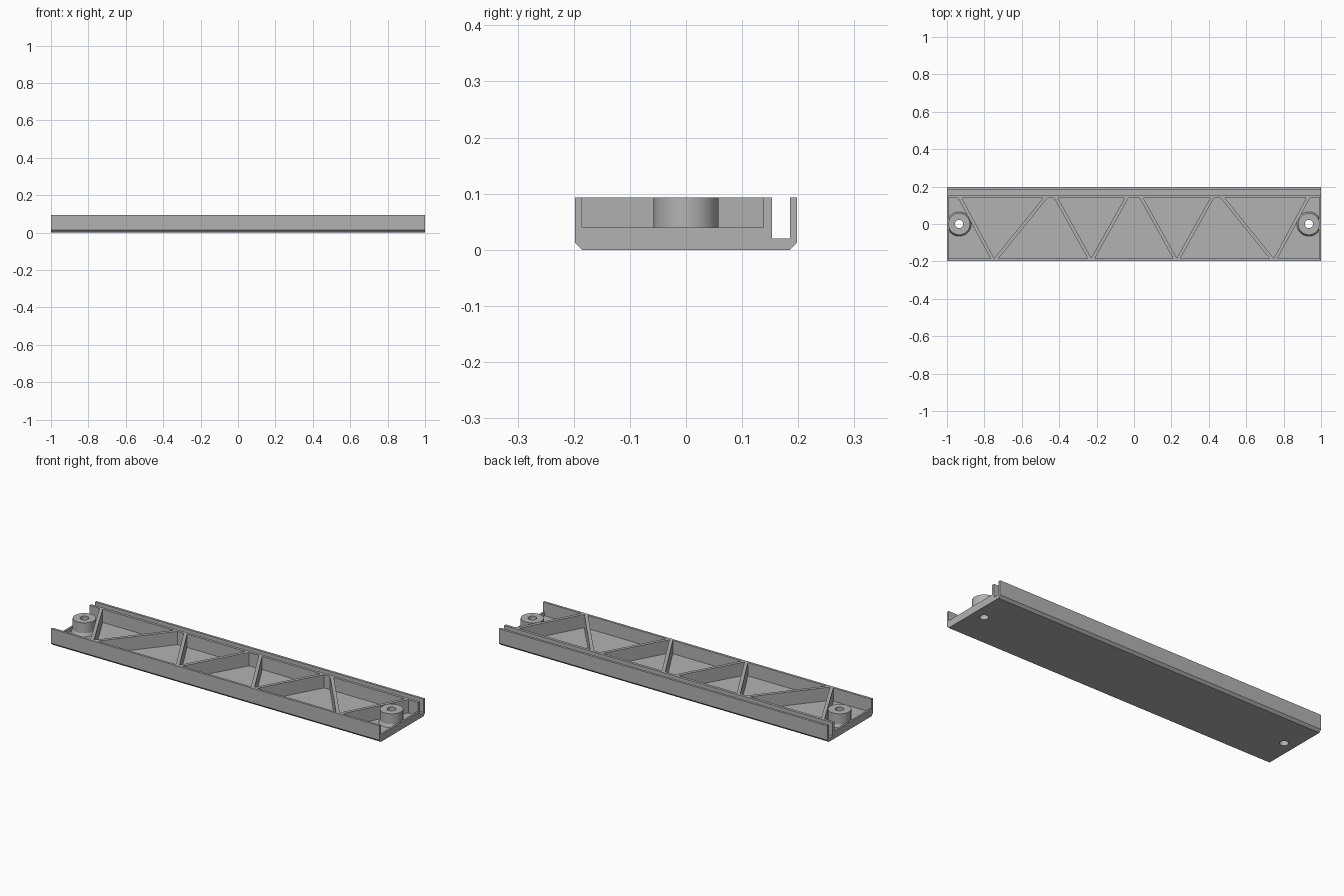
import bpy, bmesh, math
from mathutils import Matrix, Vector

cube = bpy.data.objects.get("Cube")
if cube:
    bpy.data.objects.remove(cube, do_unlink=True)

TOP, FLOOR, LEDGE = 0.093, 0.02, 0.04
FRONT_IN, BACK_IN = -0.185, 0.138      # inner faces of the tray walls
BOSS_X, HOLE_R, SIDES = 0.935, 0.022, 48

grey = bpy.data.materials.new("plain grey")
grey.use_nodes = True
colour = (0.45, 0.45, 0.45, 1)
grey.diffuse_color = colour
grey.node_tree.nodes["Principled BSDF"].inputs["Base Color"].default_value = colour


def add_object(name, bm):
    bmesh.ops.recalc_face_normals(bm, faces=bm.faces)
    mesh = bpy.data.meshes.new(name)
    bm.to_mesh(mesh)
    bm.free()
    mesh.materials.append(grey)
    obj = bpy.data.objects.new(name, mesh)
    bpy.context.collection.objects.link(obj)
    return obj


def activate(obj):
    bpy.ops.object.select_all(action='DESELECT')
    obj.select_set(True)
    bpy.context.view_layer.objects.active = obj


def prism(name, points, direction):
    """Extrude a closed outline along a direction."""
    bm = bmesh.new()
    face = bm.faces.new([bm.verts.new(p) for p in points])
    extruded = bmesh.ops.extrude_face_region(bm, geom=[face])["geom"]
    moved = [v for v in extruded if isinstance(v, bmesh.types.BMVert)]
    bmesh.ops.translate(bm, verts=moved, vec=direction)
    return add_object(name, bm)


# Tray: chamfered floor, front wall and double back wall with a slot
section = [(-0.185, 0), (0.185, 0), (0.198, 0.013), (0.198, TOP),
           (0.185, TOP), (0.185, FLOOR), (0.153, FLOOR), (0.153, TOP),
           (BACK_IN, TOP), (BACK_IN, FLOOR), (FRONT_IN, FLOOR),
           (FRONT_IN, TOP), (-0.198, TOP), (-0.198, 0.013)]
tray = prism("tray", [(-1, y, z) for y, z in section], (2, 0, 0))

# Screw holes through the floor
for side in (-1, 1):
    bm = bmesh.new()
    bmesh.ops.create_cone(bm, cap_ends=True, segments=SIDES, radius1=HOLE_R,
                          radius2=HOLE_R, depth=0.2,
                          matrix=Matrix.Translation((side * BOSS_X, 0, 0)))
    cutter = add_object("hole_cutter", bm)
    cutter.hide_render = True
    cut = tray.modifiers.new("screw_hole", 'BOOLEAN')
    cut.operation, cut.solver, cut.object = 'DIFFERENCE', 'EXACT', cutter
    activate(tray)
    bpy.ops.object.modifier_apply(modifier=cut.name)
    bpy.data.objects.remove(cutter, do_unlink=True)

for side, label in ((-1, "right"), (1, "left")):
    # Low end ledge
    x = side * 0.99
    prism(label + "_end_ledge",
          [(x, FRONT_IN, FLOOR), (x, BACK_IN, FLOOR),
           (x, BACK_IN, LEDGE), (x, FRONT_IN, LEDGE)], (side * 0.01, 0, 0))

    # Screw boss with a flared foot
    bm = bmesh.new()
    rings = [(HOLE_R, FLOOR), (HOLE_R, TOP), (0.058, TOP),
             (0.058, 0.036), (0.065, FLOOR)]
    verts = [bm.verts.new((r, 0, z)) for r, z in rings]
    edges = [bm.edges.new(pair) for pair in zip(verts, verts[1:])]
    bmesh.ops.spin(bm, geom=verts + edges, cent=(0, 0, 0), axis=(0, 0, 1),
                   angle=math.tau, steps=SIDES)
    bmesh.ops.remove_doubles(bm, verts=bm.verts, dist=1e-5)
    bmesh.ops.translate(bm, verts=bm.verts, vec=(side * BOSS_X, 0, 0))
    boss = add_object(label + "_screw_boss", bm)
    activate(boss)
    bpy.ops.object.shade_smooth_by_angle(angle=math.radians(20))

    # Zigzag ribs: x at the back wall, x at the front wall
    for i, (back, front) in enumerate([(0.04, 0.22), (0.417, 0.237),
                                       (0.475, 0.737), (0.93, 0.757)]):
        half = Vector((front - back, FRONT_IN - BACK_IN))
        offset = 0.009 * half.length / abs(half.y)
        outline = [(side * (back - offset), BACK_IN, FLOOR),
                   (side * (back + offset), BACK_IN, FLOOR),
                   (side * (front + offset), FRONT_IN, FLOOR),
                   (side * (front - offset), FRONT_IN, FLOOR)]
        prism(f"{label}_rib_{i + 1}", outline, (0, 0, TOP - FLOOR))
